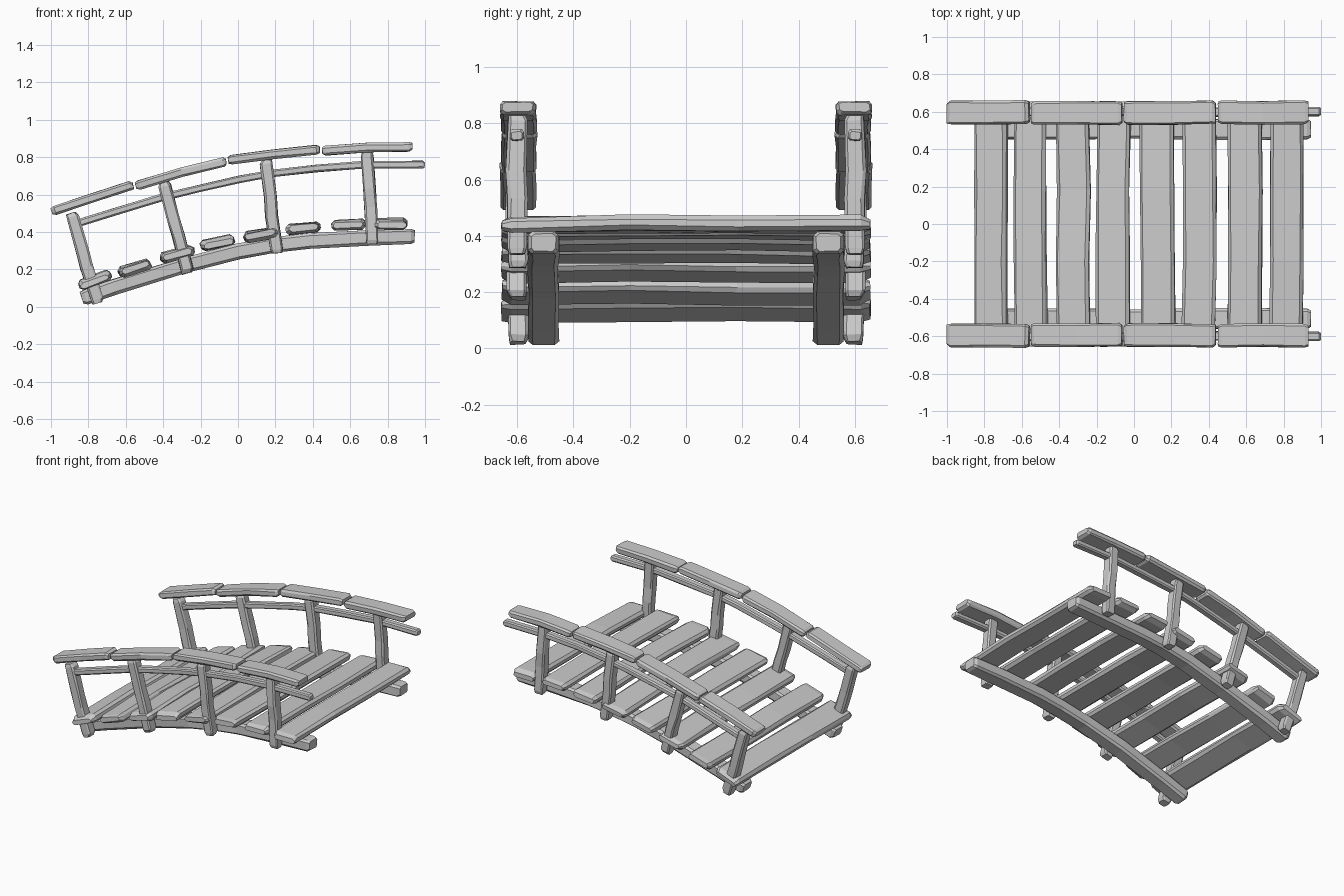
import bpy, bmesh, random
from math import radians, cos, sin
from mathutils import Vector

if "Cube" in bpy.data.objects:
    bpy.data.objects.remove(bpy.data.objects["Cube"])

random.seed(4)


def timber(name, path, side, w, h, cut=0.012, tip=0.02, rough=0.004, mirror=False):
    """Rough-hewn timber: chamfered rectangle swept along a path, with chipped ends."""
    pts = [Vector(p) for p in path]
    side = Vector(side).normalized()
    d0 = (pts[1] - pts[0]).normalized()
    d1 = (pts[-1] - pts[-2]).normalized()
    # extra rings just inside both ends give the end chamfers
    rings = [pts[0], pts[0] + d0 * tip] + pts[1:-1] + [pts[-1] - d1 * tip, pts[-1]]
    a, b = w / 2, h / 2
    section = [(a, -b + cut), (a, b - cut), (a - cut, b), (-a + cut, b),
               (-a, b - cut), (-a, -b + cut), (-a + cut, -b), (a - cut, -b)]
    bm = bmesh.new()
    loops = []
    for i, p in enumerate(rings):
        t = rings[min(i + 1, len(rings) - 1)] - rings[max(i - 1, 0)]
        up = side.cross(t).normalized()
        end = i in (0, len(rings) - 1)
        su, sv = ((w - cut * 1.5) / w, (h - cut * 1.5) / h) if end else (1, 1)
        ju, jv = random.uniform(-rough, rough), random.uniform(-rough, rough)
        loop = []
        for u, v in section:
            q = p + side * (u * su + ju) + up * (v * sv + jv)
            q += Vector([random.uniform(-rough, rough) * 0.5 for _ in range(3)])
            loop.append(bm.verts.new(q))
        loops.append(loop)
    n = len(section)
    for l0, l1 in zip(loops, loops[1:]):
        for k in range(n):
            bm.faces.new((l0[k], l0[(k + 1) % n], l1[(k + 1) % n], l1[k]))
    bm.faces.new(loops[0])
    bm.faces.new(loops[-1])
    bmesh.ops.recalc_face_normals(bm, faces=bm.faces)
    me = bpy.data.meshes.new(name)
    bm.to_mesh(me)
    bm.free()
    ob = bpy.data.objects.new(name, me)
    bpy.context.collection.objects.link(ob)
    if mirror:
        ob.modifiers.new("Mirror", "MIRROR").use_axis = (False, True, False)
    return ob


def in_plane(y, xz):
    return [(x, y, z) for x, z in xz]


Y = (0, 1, 0)

# arched bearers under the deck
timber("bearer", in_plane(-0.507, [(-0.835, 0.045), (-0.66, 0.105), (-0.3, 0.222), (0.0, 0.292),
       (0.2, 0.328), (0.38, 0.352), (0.7, 0.372), (0.945, 0.375)]),
       Y, 0.108, 0.083, cut=0.014, mirror=True)

# deck planks: centre x, centre z, tilt, width
planks = [(-0.767, 0.135, 20, 0.18), (-0.552, 0.206, 17, 0.175), (-0.325, 0.281, 15, 0.18),
          (-0.108, 0.341, 12, 0.18), (0.123, 0.383, 10, 0.185), (0.348, 0.417, 5, 0.178),
          (0.59, 0.436, 3, 0.182), (0.817, 0.440, 0, 0.176)]
for i, (x, z, ang, w) in enumerate(planks):
    a = radians(ang)
    bow = random.uniform(0.0, 0.006)
    timber(f"plank_{i + 1}", [(x, -0.655, z), (x, -0.2, z + bow), (x, 0.18, z + bow), (x, 0.655, z)],
           (cos(a), 0, sin(a)), w, 0.055, cut=0.016, tip=0.035, rough=0.006)

# railing posts leaning with the arch
posts = [((-0.75, 0.02), (-0.892, 0.50)), ((-0.27, 0.18), (-0.395, 0.665)),
         ((0.205, 0.287), (0.152, 0.785)), ((0.718, 0.335), (0.692, 0.83))]
for i, (b, t) in enumerate(posts):
    B, T = Vector((b[0], -0.598, b[1])), Vector((t[0], -0.602, t[1]))
    timber(f"post_{i + 1}", [B, B.lerp(T, 0.4), B.lerp(T, 0.6), T],
           Y, 0.07, 0.068, cut=0.01, rough=0.005, mirror=True)

# thin lower rail
timber("lower_rail", in_plane(-0.602, [(-0.895, 0.435), (-0.66, 0.505), (-0.41, 0.583), (-0.2, 0.632),
       (0.01, 0.68), (0.17, 0.713), (0.42, 0.742), (0.66, 0.758), (0.998, 0.758)]),
       Y, 0.05, 0.04, cut=0.008, tip=0.01, rough=0.003, mirror=True)

# handrail boards, one per bay
rails = [[(-0.995, 0.507), (-0.77, 0.588), (-0.56, 0.648)],
         [(-0.547, 0.648), (-0.30, 0.722), (-0.064, 0.778)],
         [(-0.052, 0.784), (0.19, 0.820), (0.437, 0.842)],
         [(0.45, 0.834), (0.69, 0.853), (0.932, 0.858)]]
for i, xz in enumerate(rails):
    timber(f"handrail_{i + 1}", in_plane(-0.595, xz), Y, 0.125, 0.05,
           cut=0.011, tip=0.018, mirror=True)
